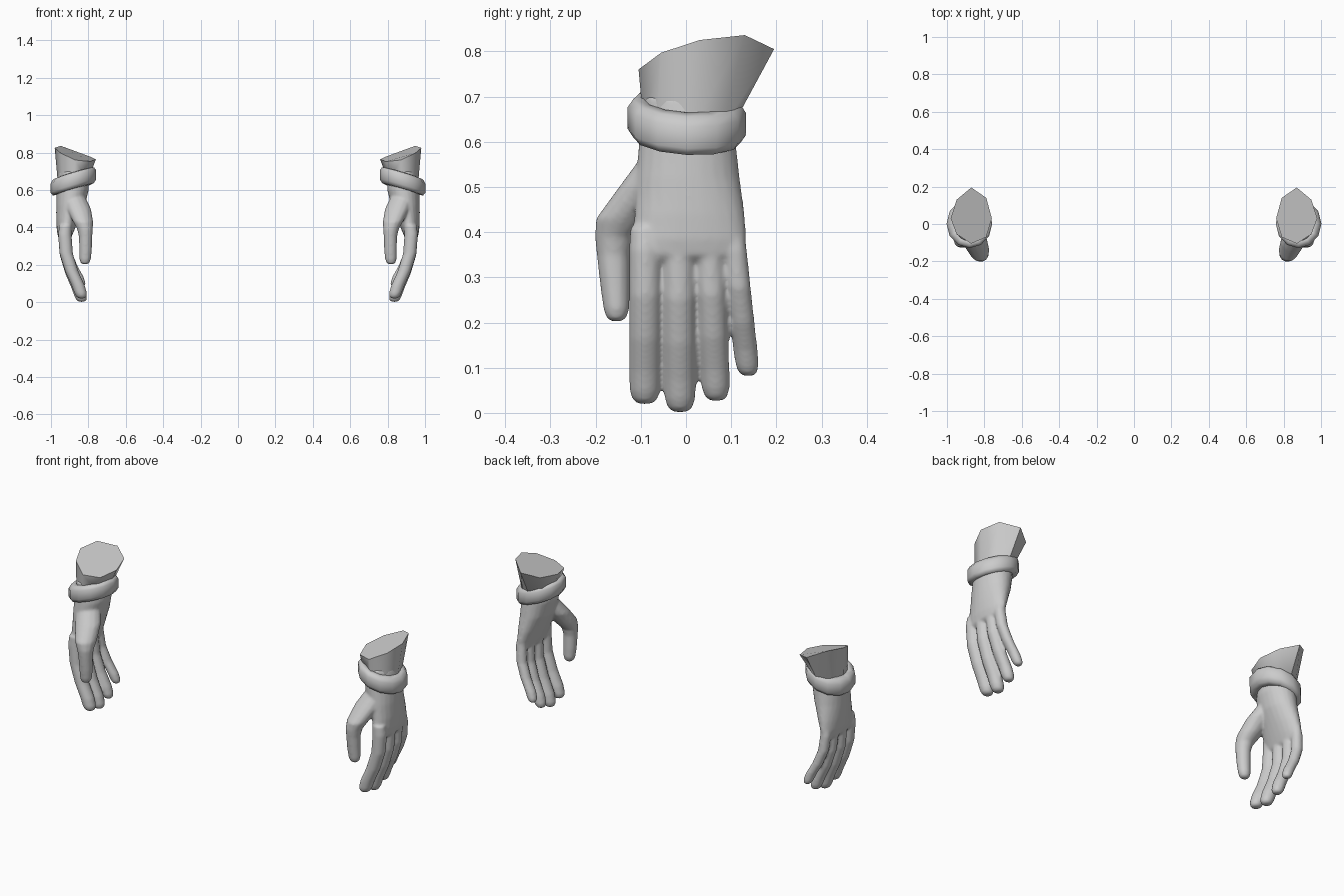
import bpy, bmesh
from math import sin, cos, pi, radians

if "Cube" in bpy.data.objects:
    bpy.data.objects.remove(bpy.data.objects["Cube"])


def ellipse(x, y, z, rx, ry, n):
    return [(x + rx * cos(2 * pi * i / n), y + ry * sin(2 * pi * i / n), z) for i in range(n)]


def loft(bm, rings, caps=True, closed=False):
    """Skin a list of point rings with quads."""
    vs = [[bm.verts.new(p) for p in r] for r in rings]
    n = len(vs[0])
    pairs = list(zip(vs, vs[1:])) + ([(vs[-1], vs[0])] if closed else [])
    for a, b in pairs:
        for i in range(n):
            j = (i + 1) % n
            bm.faces.new((a[i], a[j], b[j], b[i]))
    if caps:
        bm.faces.new(vs[0][::-1])
        bm.faces.new(vs[-1])


def finish(bm, name, angle):
    bmesh.ops.recalc_face_normals(bm, faces=bm.faces)
    me = bpy.data.meshes.new(name)
    bm.to_mesh(me)
    bm.free()
    ob = bpy.data.objects.new(name, me)
    bpy.context.collection.objects.link(ob)
    bpy.ops.object.select_all(action='DESELECT')
    ob.select_set(True)
    bpy.context.view_layer.objects.active = ob
    if angle:
        bpy.ops.object.shade_smooth_by_angle(angle=radians(angle))
    else:
        bpy.ops.object.shade_smooth()
    return ob


def mirror(ob):
    m = ob.modifiers.new("mirror", 'MIRROR')
    m.use_axis[0] = True


# Palm and wrist: x, y, z, rx, ry
bm = bmesh.new()
palm = [(.88, .008, .70, .078, .098), (.884, .003, .60, .086, .107), (.895, .004, .52, .077, .115),
        (.912, .008, .44, .060, .122), (.922, .008, .385, .047, .126), (.926, .006, .35, .036, .122),
        (.926, .006, .335, .022, .11)]
loft(bm, [ellipse(*p, 24) for p in palm])

# Fingers: root y, tip y, tip z, radius; they share one inward curl
curl = [(-.15, .922, 1), (0, .926, 1.08), (.3, .918, 1.06), (.58, .888, 1.06), (.8, .854, 1.06),
        (.92, .841, 1.0), (.975, .837, .8), (1.0, .836, .45)]
for y0, y1, z1, r in [(-.09, -.091, .020, .034), (-.016, -.013, .002, .034),
                      (.052, .067, .027, .031), (.107, .138, .082, .026)]:
    rings = []
    for t, x, s in curl:
        rings.append(ellipse(x, y0 + (y1 - y0) * t, .36 + (z1 - .36) * t, r * s, r * s, 14))
    loft(bm, rings)

# Thumb
thumb = [(.885, -.03, .58, .06, .06), (.852, -.085, .50, .066, .064), (.828, -.138, .43, .054, .062),
         (.818, -.158, .39, .042, .044), (.815, -.161, .35, .036, .037), (.815, -.157, .28, .034, .033),
         (.817, -.154, .23, .031, .029), (.818, -.154, .211, .024, .023), (.818, -.154, .203, .013, .013)]
loft(bm, [ellipse(*p, 14) for p in thumb])

# Fuse the hand into one smooth skin
hand = finish(bm, "hand", None)
rm = hand.modifiers.new("fuse", 'REMESH')
rm.mode = 'VOXEL'
rm.voxel_size = .006
rm.use_smooth_shade = True
sm = hand.modifiers.new("soften", 'SMOOTH')
sm.factor = .5
sm.iterations = 8
mirror(hand)

# Tilted padded wrist band
bm = bmesh.new()
profile = [(0, .024), (-.012, .042), (-.035, .045), (-.05, .03),
           (-.05, -.03), (-.035, -.045), (-.012, -.042), (0, -.024)]
rings = []
for dr, dz in profile:
    ring = ellipse(.88, .002, 0, .122 + dr, .131 + dr, 12)
    rings.append([(x, y, .646 + dz - .3 * (x - .88) - .05 * y) for x, y, z in ring])
loft(bm, rings, caps=False, closed=True)
mirror(finish(bm, "wrist_band", 60))

# Flared eight-sided cuff with a slanted top
bm = bmesh.new()
top = [(.98, .03, .825), (.948, .13, .836), (.87, .195, .805), (.79, .14, .778),
       (.76, .03, .764), (.79, -.07, .752), (.87, -.105, .76), (.948, -.055, .797)]
bottom = [(x, y, .65 - .3 * (x - .875)) for x, y, z in ellipse(.877, .008, 0, .085, .103, 8)]
loft(bm, [bottom, top])
mirror(finish(bm, "cuff", 60))
